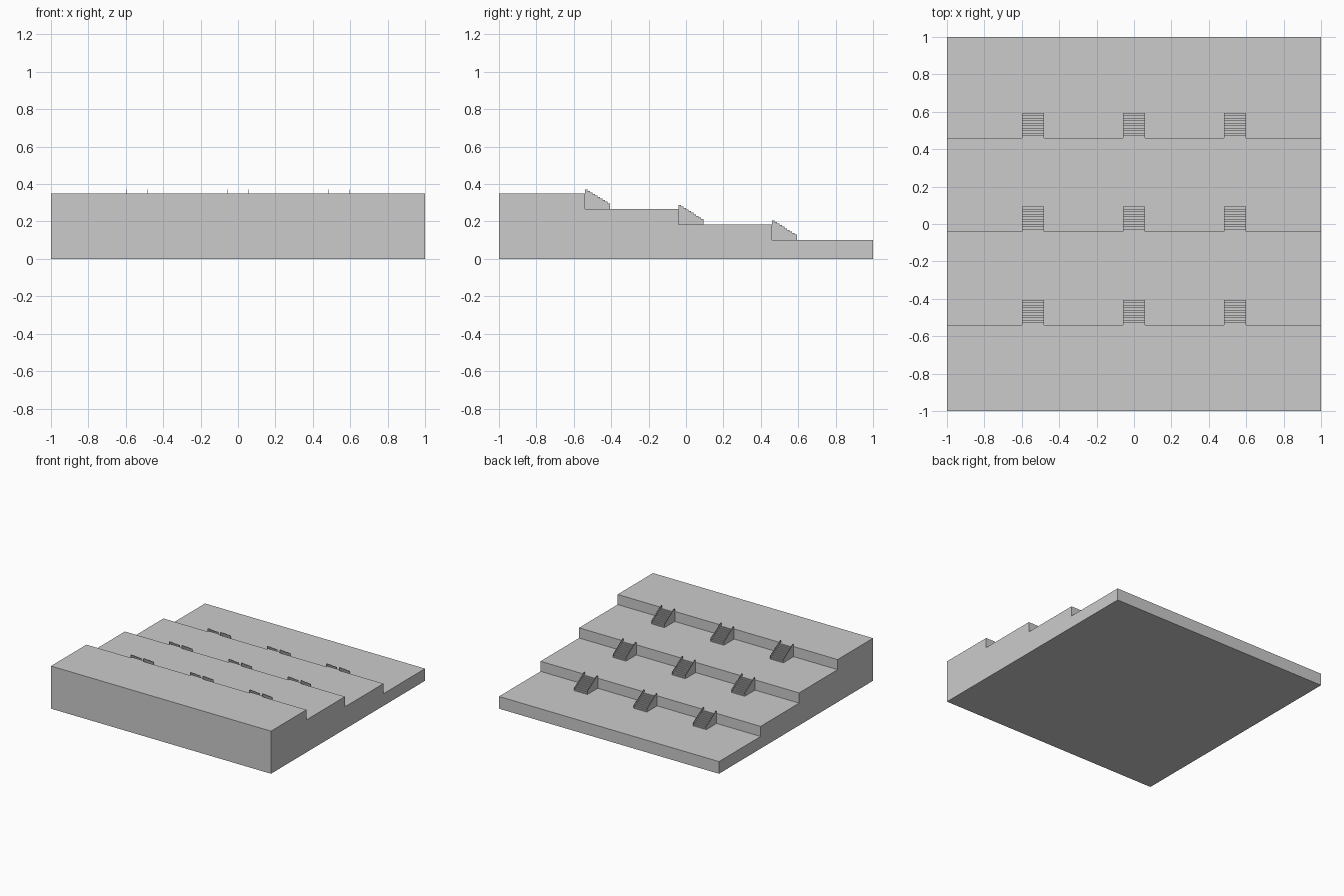
import bpy, bmesh

if "Cube" in bpy.data.objects:
    bpy.data.objects.remove(bpy.data.objects["Cube"])

EDGES = [-0.54, -0.04, 0.46]            # y of each terrace riser
LEVELS = [0.35, 0.267, 0.183, 0.10]     # terrace heights, front to back
STEPS, RUN = 10, 0.134                  # steps per stair, stair length
WIDTH, WALL, LIP = 0.12, 0.005, 0.022   # stair width, side wall thickness and height


def extrude_profile(name, profile, x0, x1):
    """Solid from a (y, z) outline swept from x0 to x1."""
    bm = bmesh.new()
    face = bm.faces.new([bm.verts.new((x0, y, z)) for y, z in profile])
    new = bmesh.ops.extrude_face_region(bm, geom=[face])["geom"]
    bmesh.ops.translate(bm, vec=(x1 - x0, 0, 0),
                        verts=[v for v in new if isinstance(v, bmesh.types.BMVert)])
    bmesh.ops.recalc_face_normals(bm, faces=bm.faces)
    mesh = bpy.data.meshes.new(name)
    bm.to_mesh(mesh)
    bm.free()
    obj = bpy.data.objects.new(name, mesh)
    bpy.context.collection.objects.link(obj)
    return obj


def stair_profile(y, top, base, lift):
    """Descending stepped outline, raised by lift."""
    run, rise = RUN / STEPS, (top - base) / STEPS
    pts = [(y, base)]
    for i in range(STEPS):
        z = top - i * rise + lift
        pts += [(y + i * run, z), (y + (i + 1) * run, z)]
    return pts + [(y + RUN, base)]


# Terraced ground
outline = [(-1, 0), (-1, LEVELS[0])]
for y, hi, lo in zip(EDGES, LEVELS, LEVELS[1:]):
    outline += [(y, hi), (y, lo)]
outline += [(1, LEVELS[-1]), (1, 0)]
extrude_profile("terraces", outline, -1, 1)

# Three stairs on every riser, each with two stepped side walls
for row, y in enumerate(EDGES):
    top, base = LEVELS[row], LEVELS[row + 1]
    for col, x in enumerate((-0.54, 0, 0.54)):
        tag = f"{row + 1}_{col + 1}"
        h = WIDTH / 2
        extrude_profile(f"stair_{tag}", stair_profile(y, top, base, 0),
                        x - h + WALL, x + h - WALL)
        wall = stair_profile(y, top, base, LIP)
        extrude_profile(f"left_wall_{tag}", wall, x - h, x - h + WALL)
        extrude_profile(f"right_wall_{tag}", wall, x + h - WALL, x + h)
